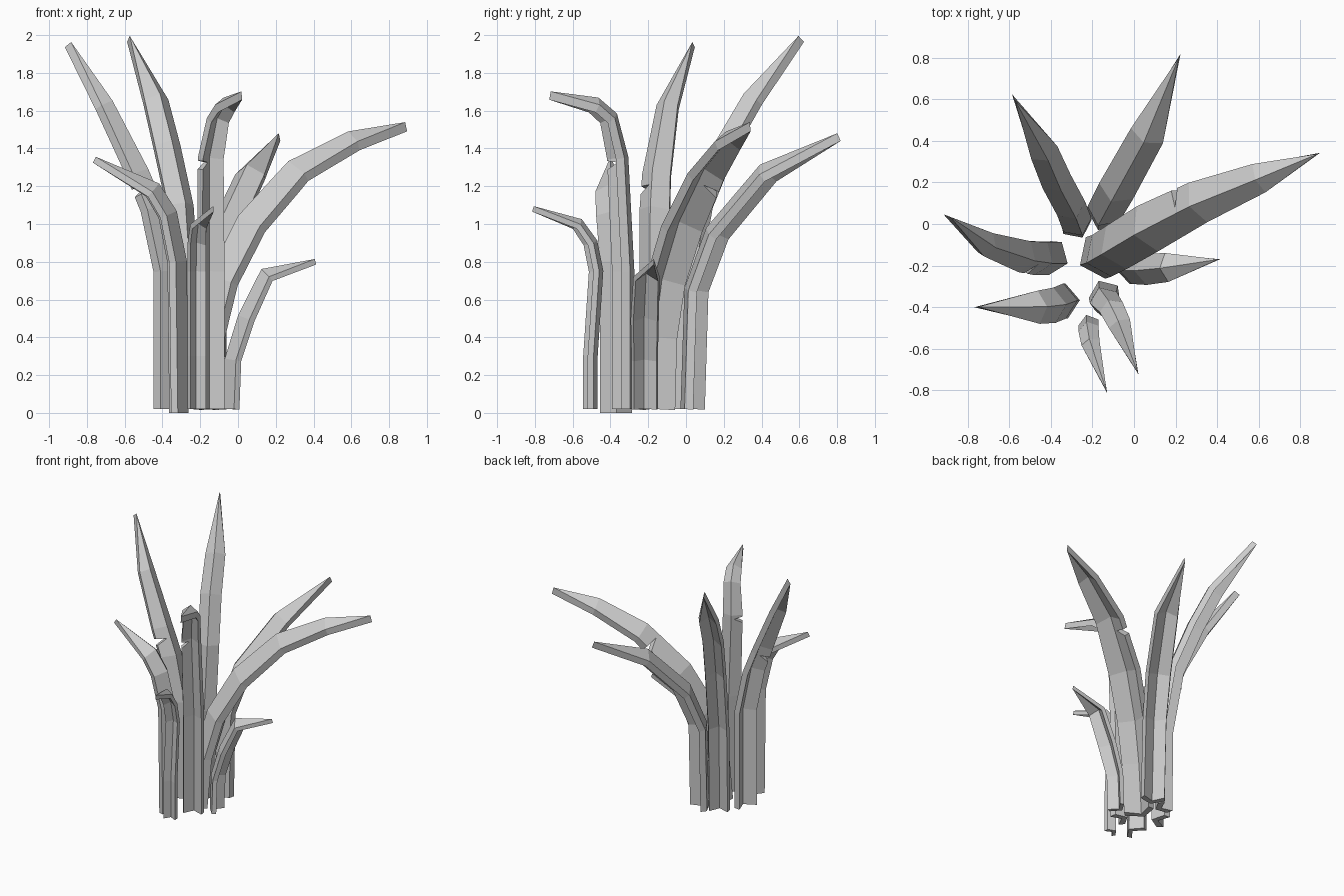
import bpy, bmesh
from mathutils import Vector

cube = bpy.data.objects.get("Cube")
if cube:
    bpy.data.objects.remove(cube, do_unlink=True)

grey = bpy.data.materials.new("pale_grey")
grey.use_nodes = True
COLOR = (0.6, 0.6, 0.6, 1)
grey.diffuse_color = COLOR
grey.node_tree.nodes["Principled BSDF"].inputs["Base Color"].default_value = COLOR


def section(centre, tangent, side, w, t, tear=0):
    """Six-point folded cross-section with its ridge facing the clump centre."""
    n = side.cross(tangent).normalized()
    d = 0.75 * w
    left, right = w, w
    if tear > 0:
        right *= 0.25
    if tear < 0:
        left *= 0.25
    k = 0.85

    def drop(x):
        return d / 2 - d * x / max(w, 0.001)
    pts = [(0, d / 2 + t / 2), (right, drop(right) + t / 2),
           (right * k, drop(right) - t / 2), (0, d / 2 - t / 2),
           (-left * k, drop(left) - t / 2), (-left, drop(left) + t / 2)]
    return [centre + side * x + n * y for x, y in pts]


def blade(name, path, widths, t=0.045, tear=None):
    """Sweep the folded section along a path; tear = (segment, fraction, side)."""
    p = [Vector(q) for q in path]
    heading = p[-1] - p[0]
    side = Vector((heading.y, -heading.x, 0)).normalized()
    rings = []
    for i, q in enumerate(p):
        a, b = p[max(i - 1, 0)], p[min(i + 1, len(p) - 1)]
        tan = (q - a).normalized() + (b - q).normalized()
        tan -= side * tan.dot(side)
        rings.append(section(q, tan, side, widths[i], t))
        # narrow wedge torn into one edge
        if tear and tear[0] == i:
            for off, cut in ((-0.035, 0), (0, tear[2]), (0.01, 0)):
                f = tear[1] + off / (b - q).length
                w = widths[i] + (widths[i + 1] - widths[i]) * f
                seg = b - q
                seg = seg - side * seg.dot(side)
                rings.append(section(q.lerp(b, f), seg, side, w, t, cut))
    bm = bmesh.new()
    loops = [[bm.verts.new(v) for v in r] for r in rings]
    for lo, hi in zip(loops, loops[1:]):
        for j in range(6):
            k = (j + 1) % 6
            bm.faces.new((lo[j], lo[k], hi[k], hi[j]))
    # base cap as two halves of the fold
    b0 = loops[0]
    bm.faces.new((b0[3], b0[2], b0[1], b0[0]))
    bm.faces.new((b0[5], b0[4], b0[3], b0[0]))
    bmesh.ops.remove_doubles(bm, verts=bm.verts, dist=0.0005)
    bmesh.ops.recalc_face_normals(bm, faces=bm.faces)
    mesh = bpy.data.meshes.new(name)
    bm.to_mesh(mesh)
    bm.free()
    mesh.materials.append(grey)
    obj = bpy.data.objects.new(name, mesh)
    bpy.context.collection.objects.link(obj)


# Large blade arching to the left
blade("large_left_blade",
      [(-.2, -.17, .02), (-.17, -.16, .4), (-.1, -.12, .7), (.05, -.03, 1.0),
       (.3, .1, 1.28), (.6, .22, 1.44), (.89, .34, 1.515)],
      [.11, .11, .115, .12, .105, .075, 0], .05, (3, .75, -1))

# Back blades
blade("back_left_blade",
      [(-.15, .02, .02), (-.15, .04, .65), (-.09, .15, .95),
       (.06, .42, 1.27), (.22, .81, 1.46)],
      [.085, .085, .09, .085, 0])
blade("tall_back_blade",
      [(-.27, -.02, .02), (-.27, -.01, .65), (-.3, .07, 1.1),
       (-.37, .2, 1.42), (-.43, .34, 1.66), (-.58, .61, 1.98)],
      [.075, .075, .075, .075, .07, 0])

# Right-hand blades
blade("tall_right_blade",
      [(-.37, -.17, .02), (-.37, -.17, .75), (-.44, -.17, 1.08),
       (-.52, -.16, 1.27), (-.7, -.1, 1.63), (-.9, .04, 1.95)],
      [.085, .085, .085, .08, .06, 0], .045, (2, .6, -1))
blade("front_right_blade",
      [(-.31, -.37, 0), (-.32, -.37, .8), (-.37, -.39, 1.05),
       (-.45, -.4, 1.18), (-.76, -.4, 1.34)],
      [.085, .085, .085, .08, 0], .035)

# Front blades
blade("hooked_front_blade",
      [(-.15, -.32, .02), (-.15, -.32, .75), (-.15, -.35, 1.35),
       (-.11, -.4, 1.56), (-.07, -.48, 1.63), (.02, -.72, 1.68)],
      [.075, .075, .07, .06, .055, 0], .045, (1, .96, 1))
blade("small_front_blade",
      [(-.22, -.5, .02), (-.22, -.5, .3), (-.22, -.47, .75),
       (-.22, -.5, .9), (-.21, -.57, 1.0), (-.13, -.81, 1.08)],
      [.05, .05, .05, .05, .045, 0], .03)

# Short blade low on the left
blade("short_left_blade",
      [(-.04, -.22, .02), (-.03, -.22, .28), (.04, -.22, .5),
       (.15, -.21, .73), (.41, -.17, .8)],
      [.07, .07, .075, .07, 0], .03)
